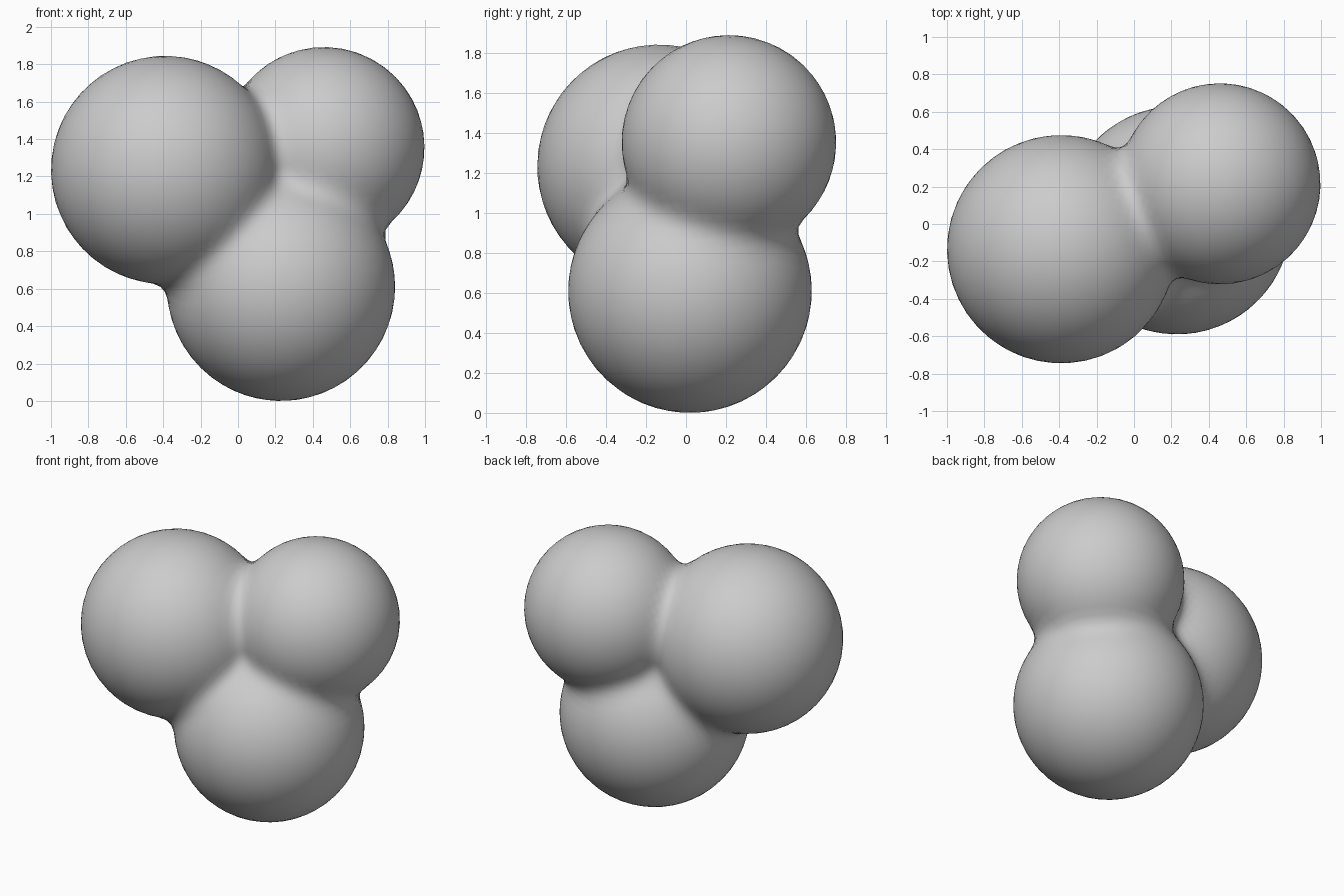
import bpy, bmesh
from mathutils import Vector

if "Cube" in bpy.data.objects:
    bpy.data.objects.remove(bpy.data.objects["Cube"])

# Three lobes: centre and radius
LOBES = [
    (Vector((-0.39, -0.135, 1.235)), 0.61),   # left lobe
    (Vector((0.46, 0.215, 1.355)), 0.537),    # right lobe
    (Vector((0.23, 0.02, 0.61)), 0.61),       # bottom lobe
]
BLEND = 0.11                                  # width of the soft seams
CORE = Vector((0.1, 0.03, 1.06))              # point inside all three lobes


def smooth_min(a, b):
    h = max(BLEND - abs(a - b), 0) / BLEND
    return min(a, b) - h * h * BLEND / 4


def field(p):
    d = [(p - c).length - r for c, r in LOBES]
    return smooth_min(smooth_min(d[0], d[1]), d[2])


def surface_point(direction):
    lo, hi = 0.0, 2.5
    for _ in range(24):
        mid = (lo + hi) / 2
        if field(CORE + direction * mid) < 0:
            lo = mid
        else:
            hi = mid
    return CORE + direction * lo


# Merged body: a sphere pushed out onto the blended lobes
bm = bmesh.new()
bmesh.ops.create_icosphere(bm, subdivisions=5, radius=1)
for v in bm.verts:
    v.co = surface_point(v.co.normalized())
for f in bm.faces:
    f.smooth = True
mesh = bpy.data.meshes.new("merged_blob")
bm.to_mesh(mesh)
bm.free()
bpy.context.collection.objects.link(bpy.data.objects.new("merged_blob", mesh))
